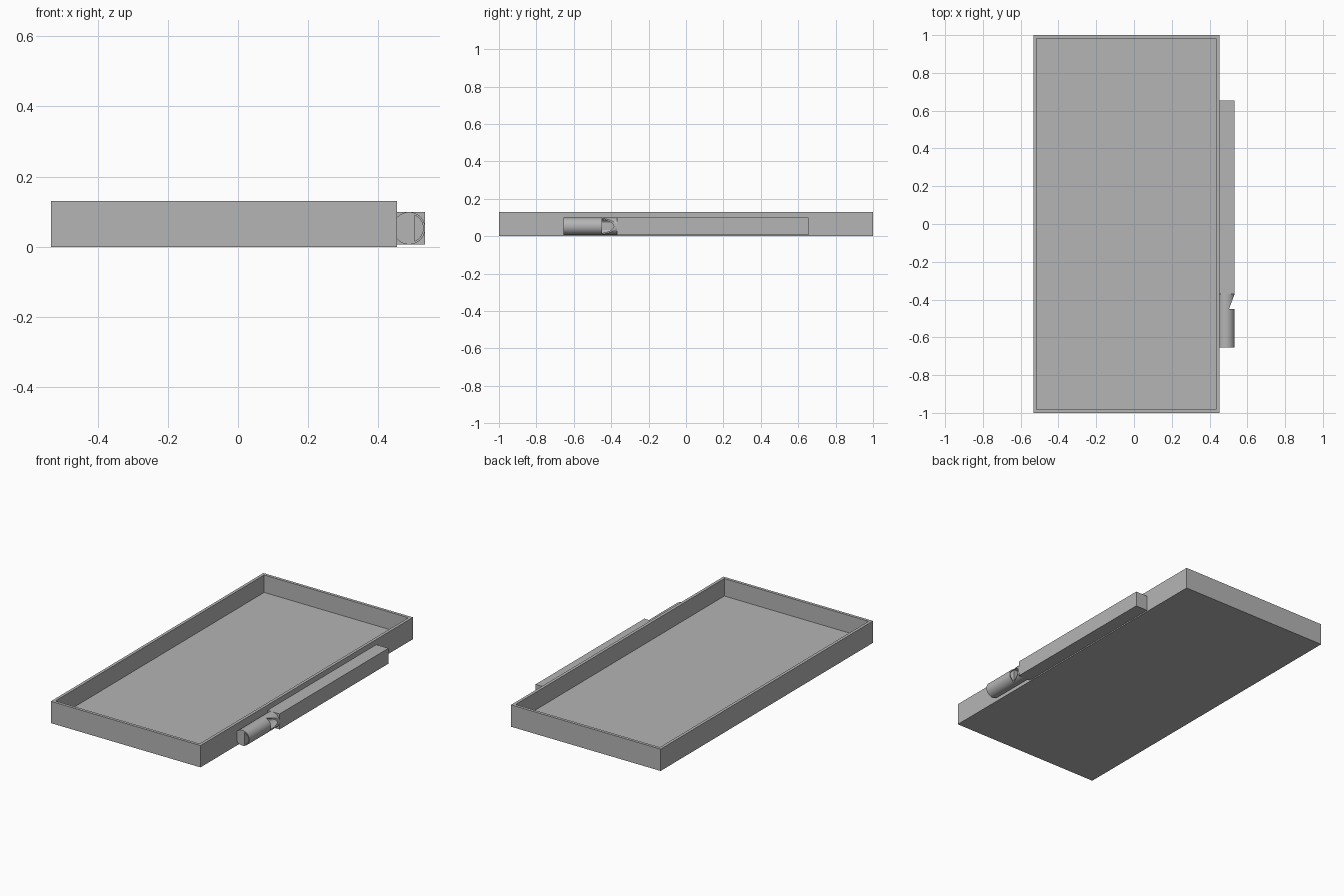
import bpy, bmesh, math
from mathutils import Matrix, Vector

cube = bpy.data.objects.get("Cube")
if cube:
    bpy.data.objects.remove(cube, do_unlink=True)

grey = bpy.data.materials.new("plain grey")
grey.use_nodes = True
colour = (0.46, 0.46, 0.46, 1)
grey.diffuse_color = colour
grey.node_tree.nodes["Principled BSDF"].inputs["Base Color"].default_value = colour

# Shared whistle dimensions
AXIS_X, AXIS_Z = 0.487, 0.053
OUTER_R, BORE_R = 0.046, 0.040
LIP_Y, BODY_Y, MOUTH_Y, END_Y = -0.45, -0.37, -0.655, 0.655
WINDWAY_X = 0.503
RIGHT_X = AXIS_X + OUTER_R


def make_object(name, bm):
    bmesh.ops.recalc_face_normals(bm, faces=bm.faces)
    mesh = bpy.data.meshes.new(name)
    bm.to_mesh(mesh)
    bm.free()
    obj = bpy.data.objects.new(name, mesh)
    bpy.context.collection.objects.link(obj)
    mesh.materials.append(grey)
    return obj


def box_mesh(low, high):
    bm = bmesh.new()
    low, high = Vector(low), Vector(high)
    bmesh.ops.create_cube(bm, size=1, matrix=Matrix.Translation((low + high) / 2)
                          @ Matrix.Diagonal((*(high - low), 1)))
    return bm


def rod_mesh(radius, y0, y1):
    bm = bmesh.new()
    place = Matrix.Translation((AXIS_X, (y0 + y1) / 2, AXIS_Z))
    bmesh.ops.create_cone(bm, cap_ends=True, segments=64, radius1=radius, radius2=radius,
                          depth=y1 - y0, matrix=place @ Matrix.Rotation(math.pi / 2, 4, 'X'))
    return bm


def select(obj):
    bpy.ops.object.select_all(action='DESELECT')
    obj.select_set(True)
    bpy.context.view_layer.objects.active = obj


def cut(obj, cutter):
    cutter.hide_render = True
    select(obj)
    mod = obj.modifiers.new("cut", 'BOOLEAN')
    mod.operation, mod.solver, mod.object = 'DIFFERENCE', 'EXACT', cutter
    bpy.ops.object.modifier_apply(modifier=mod.name)
    bpy.data.objects.remove(cutter, do_unlink=True)


# Tray: block with an inset, sunken top
bm = box_mesh((-0.533, -1, 0), (0.453, 1, 0.13))
top = max(bm.faces, key=lambda f: f.calc_center_median().z)
bmesh.ops.inset_region(bm, faces=[top], thickness=0.025)
floor = bmesh.ops.extrude_discrete_faces(bm, faces=[top])["faces"][0]
bmesh.ops.translate(bm, verts=floor.verts, vec=(0, 0, -0.104))
make_object("tray", bm)

# Whistle mouth tube: hollow, with a wedge-shaped notch on its outer side
tube = make_object("mouth_tube", rod_mesh(OUTER_R, MOUTH_Y, BODY_Y + 0.001))
cut(tube, make_object("bore_cutter", rod_mesh(BORE_R, MOUTH_Y - 0.05, BODY_Y + 0.05)))
bm = bmesh.new()
slope = (RIGHT_X - WINDWAY_X) / (BODY_Y - LIP_Y)
far_y = BODY_Y + 0.02
wedge = [(WINDWAY_X, LIP_Y), (RIGHT_X + 0.05, LIP_Y), (RIGHT_X + 0.05, far_y),
         (RIGHT_X + 0.02 * slope, far_y)]
face = bm.faces.new([bm.verts.new((x, y, -0.05)) for x, y in wedge])
side = bmesh.ops.extrude_face_region(bm, geom=[face])["geom"]
bmesh.ops.translate(bm, vec=(0, 0, 0.2),
                    verts=[v for v in side if isinstance(v, bmesh.types.BMVert)])
cut(tube, make_object("notch_cutter", bm))
select(tube)
bpy.ops.object.shade_smooth_by_angle(angle=math.radians(30))

# Plug filling the bore except for the windway
bm = rod_mesh(BORE_R, MOUTH_Y, LIP_Y)
sliced = bmesh.ops.bisect_plane(bm, geom=bm.verts[:] + bm.edges[:] + bm.faces[:],
                                plane_co=(WINDWAY_X, 0, 0), plane_no=(1, 0, 0),
                                clear_outer=True)["geom_cut"]
bmesh.ops.holes_fill(bm, edges=[e for e in sliced if isinstance(e, bmesh.types.BMEdge)])
plug = make_object("windway_plug", bm)
select(plug)
bpy.ops.object.shade_smooth_by_angle(angle=math.radians(30))

# Square whistle body with the bore continuing inside
body = make_object("whistle_body", box_mesh((0.45, BODY_Y, AXIS_Z - OUTER_R),
                                            (RIGHT_X, END_Y, AXIS_Z + OUTER_R)))
cut(body, make_object("body_bore_cutter", rod_mesh(BORE_R, BODY_Y - 0.05, END_Y - 0.03)))
